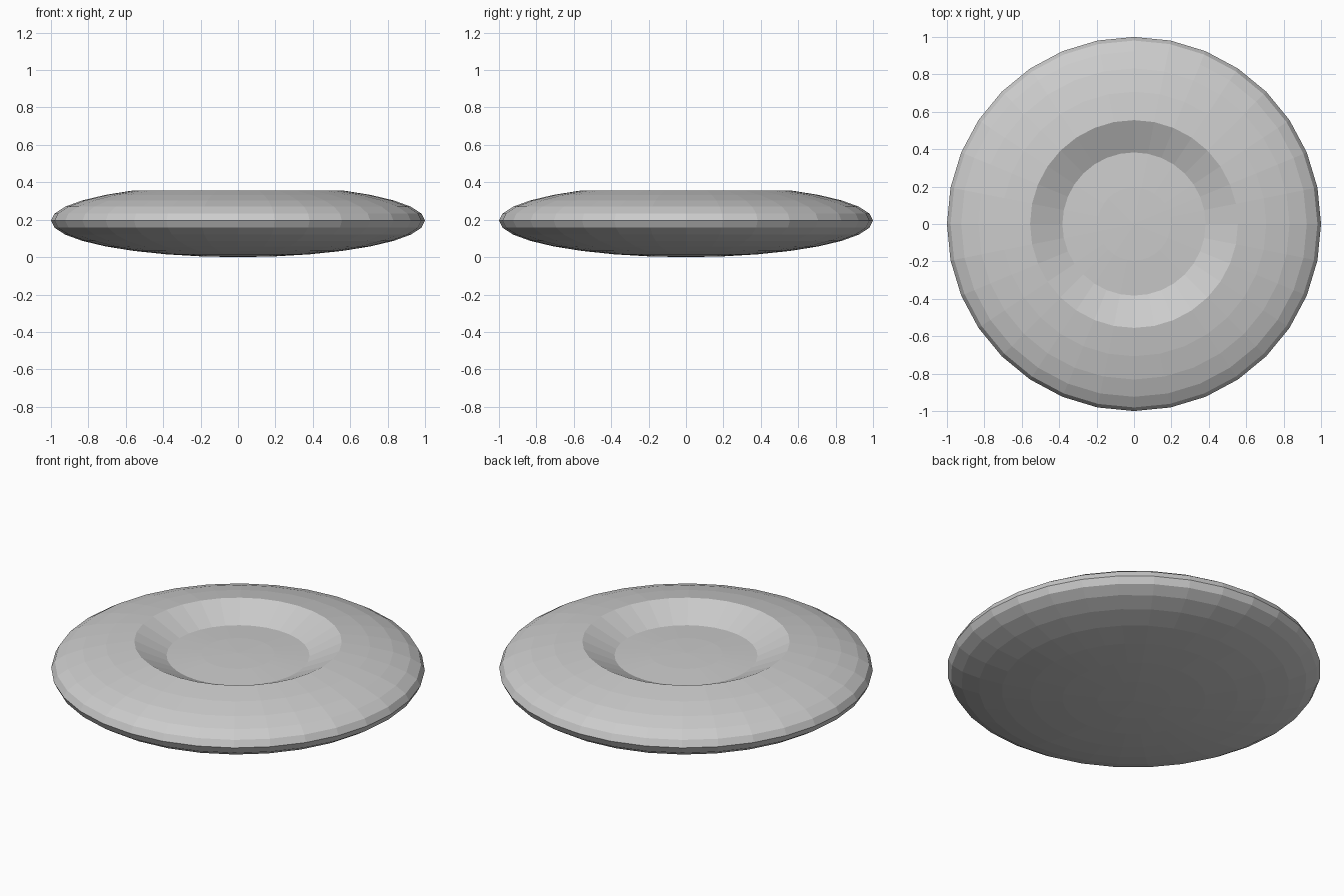
import bpy, bmesh, math

if "Cube" in bpy.data.objects:
    bpy.data.objects.remove(bpy.data.objects["Cube"])

HALF_HEIGHT = 0.195   # squashed sphere half height
DISH_DROP = 0.10      # how far the top cap is pushed in

# Plain grey
grey = bpy.data.materials.new("light grey")
grey.diffuse_color = (0.6, 0.6, 0.6, 1.0)
grey.use_nodes = True
grey.node_tree.nodes["Principled BSDF"].inputs["Base Color"].default_value = grey.diffuse_color

# Flattened sphere body, with its top cap sunk to form the dish
bm = bmesh.new()
bmesh.ops.create_uvsphere(bm, u_segments=32, v_segments=16, radius=1.0)
cap_limit = math.sin(math.radians(60))
for v in bm.verts:
    in_cap = v.co.z > cap_limit
    v.co.z = HALF_HEIGHT * (v.co.z + 1)
    if in_cap:
        v.co.z -= DISH_DROP
bmesh.ops.recalc_face_normals(bm, faces=bm.faces)

mesh = bpy.data.meshes.new("dished_disc")
bm.to_mesh(mesh)
bm.free()
mesh.materials.append(grey)
disc = bpy.data.objects.new("dished_disc", mesh)
bpy.context.collection.objects.link(disc)
